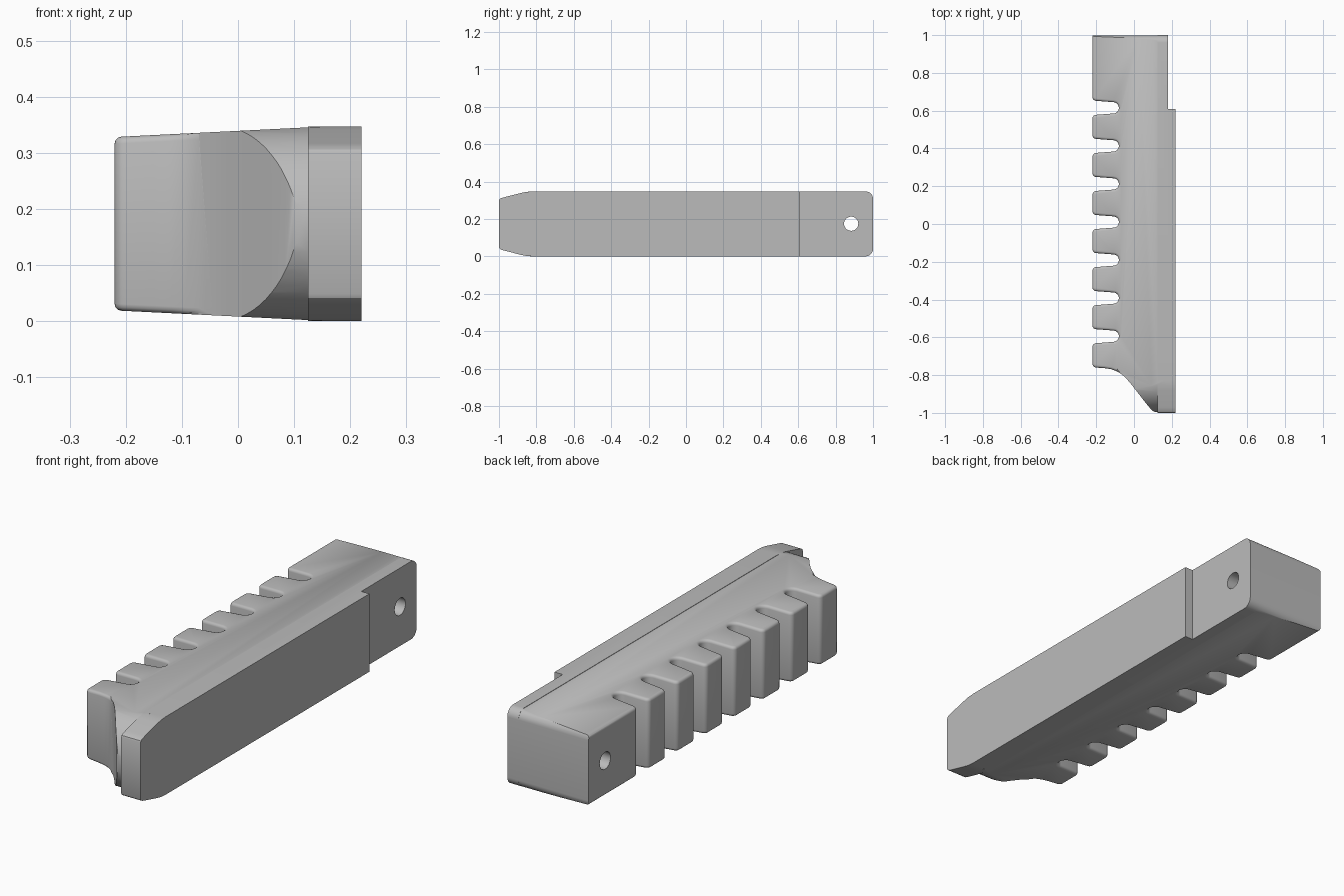
import bpy, bmesh, math
from mathutils import Vector

if "Cube" in bpy.data.objects:
    bpy.data.objects.remove(bpy.data.objects["Cube"], do_unlink=True)

MID, HALF = 0.1735, 0.1735          # height centre and half height
LEFT_FACE, BACK = -0.22, 1.0

grey = bpy.data.materials.new("plain grey")
grey.use_nodes = True
GREY = (0.5, 0.5, 0.5, 1)
grey.diffuse_color = GREY
grey.node_tree.nodes["Principled BSDF"].inputs["Base Color"].default_value = GREY


def arc(cx, cy, r, a0, a1, n=8):
    angles = [math.radians(a0 + (a1 - a0) * i / n) for i in range(n + 1)]
    return [(cx + r * math.cos(a), cy + r * math.sin(a)) for a in angles]


def prism(name, pts, place, lo, hi):
    """Extrude a closed outline between lo and hi; place maps (u, v, w) to xyz."""
    bm = bmesh.new()
    rings = [[bm.verts.new(place(u, v, w)) for u, v in pts] for w in (lo, hi)]
    n = len(pts)
    for ring in rings:
        bm.faces.new(ring)
    for i in range(n):
        j = (i + 1) % n
        bm.faces.new((rings[0][i], rings[0][j], rings[1][j], rings[1][i]))
    bmesh.ops.recalc_face_normals(bm, faces=bm.faces)
    mesh = bpy.data.meshes.new(name)
    bm.to_mesh(mesh)
    bm.free()
    obj = bpy.data.objects.new(name, mesh)
    bpy.context.collection.objects.link(obj)
    mesh.materials.append(grey)
    return obj


def along_x(y, h, x):
    return Vector((x, y, MID + h))


def tapered(x, y, side):
    return Vector((x, y, MID + side * (HALF - 0.0005 - 0.05 * (0.15 - x))))


def combine(obj, other, operation):
    mod = obj.modifiers.new("combine", "BOOLEAN")
    mod.operation, mod.solver, mod.object = operation, "EXACT", other
    bpy.context.view_layer.objects.active = obj
    bpy.ops.object.modifier_apply(modifier=mod.name)
    bpy.data.objects.remove(other, do_unlink=True)


# Notched body outline, walked from the back along the toothed side
outline = [(0.15, BACK + 0.05), (LEFT_FACE, BACK + 0.05)]
R = 0.02
for k in range(7):
    y = 0.615 - 0.2015 * k
    outline += arc(LEFT_FACE + R, y + 0.037 + R, R, 180, 262, 5)
    outline += arc(-0.11, y, 0.03, 90, -90, 12)
    outline += arc(LEFT_FACE + R, y - 0.037 - R, R, 98, 180, 5)
# Swept front shoulder
outline += arc(LEFT_FACE + R, -0.74, R, 180, 265, 5)
outline += [(-0.15, -0.764), (-0.12, -0.769), (-0.095, -0.778), (-0.07, -0.792),
            (-0.045, -0.813), (-0.02, -0.842), (0.01, -0.88), (0.06, -0.945),
            (0.085, -0.975), (0.1, -0.99), (0.12, -1.0), (0.15, -1.0)]
body = prism("notched_body", outline, tapered, -1, 1)

# Soften the rims of the teeth
bm = bmesh.new()
bm.from_mesh(body.data)
rims = [e for e in bm.edges
        if all(v.co.x < -0.07 for v in e.verts)
        and (e.verts[0].co.z - MID) * (e.verts[1].co.z - MID) > 0]
bmesh.ops.bevel(bm, geom=rims, offset=0.012, segments=3, profile=0.5, affect="EDGES")
bm.to_mesh(body.data)
bm.free()

# Round the body's nose and its back corners
nose = arc(-0.822, 0, HALF, 270, 90, 32)
tail = arc(BACK - 0.041, HALF - 0.04, 0.04, 90, 0) + arc(BACK - 0.041, 0.04 - HALF, 0.04, 0, -90)
combine(body, prism("end_shape", nose + tail, along_x, -0.5, 0.5), "INTERSECT")

# Straight spine bar with a tapered front
front = [(-1, 0.125), (-0.997, 0.132), (-0.988, 0.138), (-0.97, 0.143),
         (-0.88, 0.166), (-0.855, 0.171), (-0.82, HALF)]
side = [(y, -h) for y, h in reversed(front)] + front
side += arc(BACK - 0.04, HALF - 0.04, 0.04, 90, 0) + arc(BACK - 0.04, 0.04 - HALF, 0.04, 0, -90)
spine = prism("spine_bar", side, along_x, 0.125, 0.22)

# Step at the back of the spine
step = [(0.61, -0.5), (0.61, 0.5), (1.5, 0.5), (1.5, -0.5)]
combine(spine, prism("step_cutter", step, along_x, 0.18, 0.5), "DIFFERENCE")

# Join the two and drill the cross hole
combine(body, spine, "UNION")
hole = arc(0.883, 0.001, 0.038, 0, 348.75, 31)
combine(body, prism("hole_cutter", hole, along_x, -0.5, 0.5), "DIFFERENCE")

body.name = "notched_grip_bar"
body.data.materials.clear()
body.data.materials.append(grey)
for p in body.data.polygons:
    p.material_index = 0
bpy.ops.object.select_all(action="DESELECT")
body.select_set(True)
bpy.context.view_layer.objects.active = body
bpy.ops.object.shade_smooth_by_angle(angle=math.radians(30))
